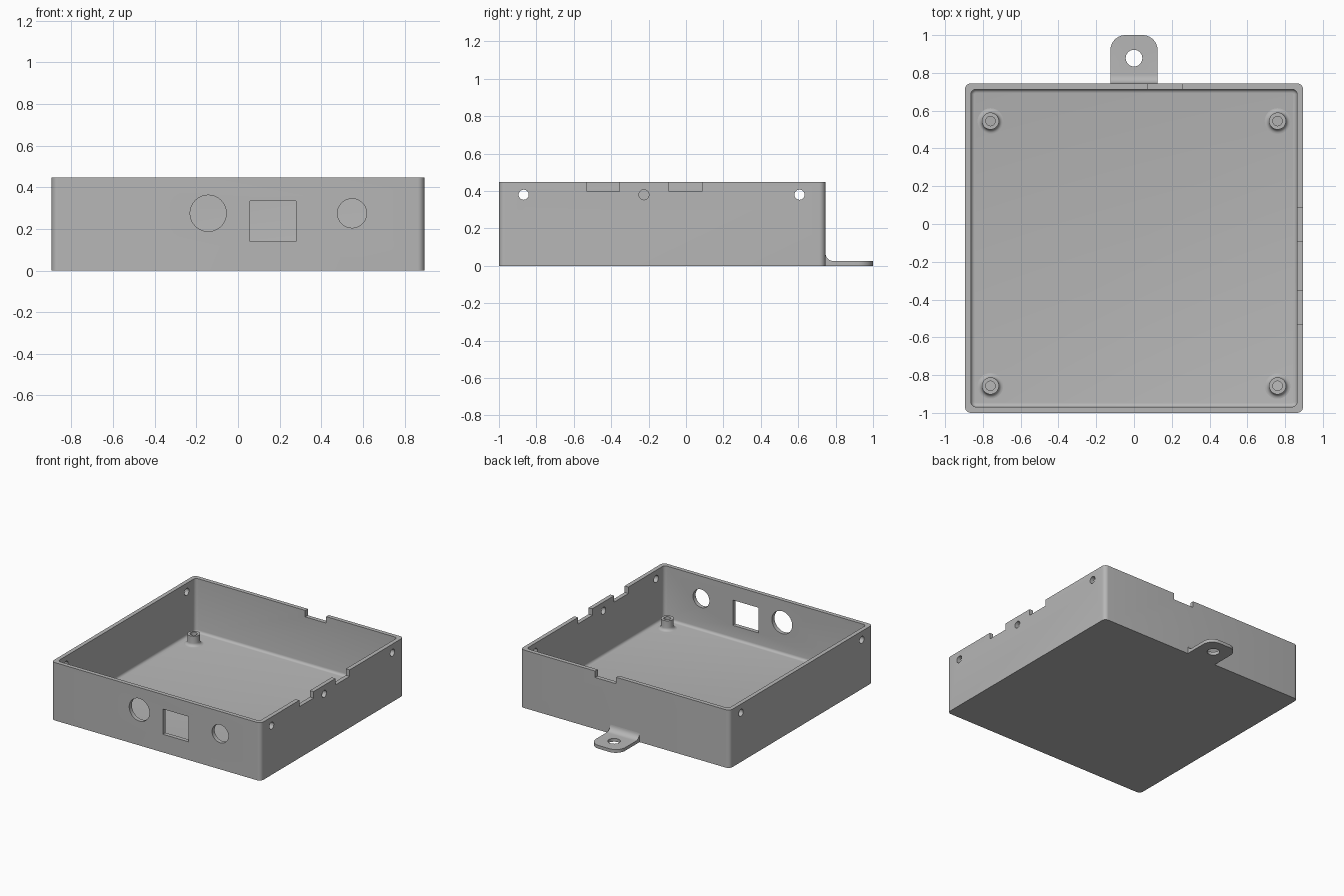
import bpy, bmesh
from math import sin, cos, pi, radians
from mathutils import Matrix, Vector

cube = bpy.data.objects.get("Cube")
if cube:
    bpy.data.objects.remove(cube, do_unlink=True)

grey = bpy.data.materials.new("plain grey")
grey.use_nodes = True
COLOR = (0.47, 0.47, 0.47, 1)
grey.diffuse_color = COLOR
grey.node_tree.nodes["Principled BSDF"].inputs["Base Color"].default_value = COLOR

X, FRONT, BACK, TOP = 0.895, -1.0, 0.745, 0.447
WALL, FLOOR = 0.032, 0.032


def to_object(name, bm):
    bmesh.ops.recalc_face_normals(bm, faces=bm.faces)
    mesh = bpy.data.meshes.new(name)
    bm.to_mesh(mesh)
    bm.free()
    mesh.materials.append(grey)
    ob = bpy.data.objects.new(name, mesh)
    bpy.context.collection.objects.link(ob)
    return ob


def round_edges(bm, test, radius, segments=6):
    edges = [e for e in bm.edges if test(*(v.co for v in e.verts))]
    bmesh.ops.bevel(bm, geom=edges, offset=radius, segments=segments,
                    profile=0.5, affect='EDGES')


def upright(a, b):
    return abs(a.z - b.z) > 0.01 and (a - b).xy.length < 1e-4


def block(name, lo, hi, corner=0, foot=0):
    """Box with optional rounded upright corners and rounded bottom edge."""
    lo, hi = Vector(lo), Vector(hi)
    bm = bmesh.new()
    bmesh.ops.create_cube(bm, size=1)
    for v in bm.verts:
        v.co = (lo + hi) / 2 + v.co * (hi - lo)
    if corner:
        round_edges(bm, upright, corner)
    if foot:
        round_edges(bm, lambda a, b: max(a.z, b.z) < lo.z + 1e-4, foot, 4)
    return to_object(name, bm)


def rod(center, radius, axis, length=0.2):
    """Round cutter along an axis."""
    turn = {'X': Matrix.Rotation(pi / 2, 4, 'Y'),
            'Y': Matrix.Rotation(pi / 2, 4, 'X'), 'Z': Matrix()}[axis]
    bm = bmesh.new()
    bmesh.ops.create_cone(bm, cap_ends=True, segments=40, radius1=radius,
                          radius2=radius, depth=length,
                          matrix=Matrix.Translation(center) @ turn)
    return to_object("cutter", bm)


def cut(ob, cutter):
    cutter.hide_render = True
    mod = ob.modifiers.new("cut", 'BOOLEAN')
    mod.operation, mod.solver, mod.object = 'DIFFERENCE', 'EXACT', cutter
    bpy.context.view_layer.objects.active = ob
    bpy.ops.object.modifier_apply(modifier=mod.name)
    bpy.data.objects.remove(cutter, do_unlink=True)


def smooth(ob):
    bpy.ops.object.select_all(action='DESELECT')
    ob.select_set(True)
    bpy.context.view_layer.objects.active = ob
    bpy.ops.object.shade_smooth_by_angle(angle=radians(30))


# Open tray with a filleted inside floor
tray = block("tray", (-X, FRONT, 0), (X, BACK, TOP), corner=0.032)
cut(tray, block("cutter", (-X + WALL, FRONT + WALL, FLOOR),
                (X - WALL, BACK - WALL, TOP + 0.2), corner=0.026, foot=0.02))

# Front panel openings
cut(tray, rod((-0.143, FRONT, 0.275), 0.087, 'Y'))
cut(tray, rod((0.548, FRONT, 0.275), 0.07, 'Y'))
cut(tray, block("cutter", (0.058, FRONT - 0.1, 0.14), (0.278, FRONT + 0.1, 0.335)))

# Screw holes in the side walls
for x, y in ((X, -0.868), (X, 0.607), (-X, -0.868), (-X, 0.607), (X, -0.225)):
    cut(tray, rod((x, y, 0.38), 0.027, 'X'))

# Notches in the rim
for y0, y1 in ((-0.53, -0.355), (-0.09, 0.085)):
    cut(tray, block("cutter", (X - 0.1, y0, 0.397), (X + 0.1, y1, TOP + 0.1)))
cut(tray, block("cutter", (0.075, BACK - 0.1, 0.397), (0.255, BACK + 0.1, TOP + 0.1)))
smooth(tray)

# Mounting tab, blended into the back wall
THICK, BLEND = 0.025, 0.045
profile = [(BACK, 0), (1, 0), (1, THICK)]
for i in range(9):
    a = i / 8 * pi / 2
    profile.append((BACK + BLEND - BLEND * sin(a), THICK + BLEND - BLEND * cos(a)))
bm = bmesh.new()
side = bm.faces.new([bm.verts.new((-0.125, y, z)) for y, z in profile])
ext = bmesh.ops.extrude_face_region(bm, geom=[side])
for v in ext["geom"]:
    if isinstance(v, bmesh.types.BMVert):
        v.co.x = 0.125
bmesh.ops.recalc_face_normals(bm, faces=bm.faces)
round_edges(bm, lambda a, b: upright(a, b) and a.y > 0.99, 0.08, 10)
tab = to_object("mounting_tab", bm)
cut(tab, rod((0, 0.878, 0), 0.044, 'Z'))
smooth(tab)


# Hollow screw posts with flared feet
def screw_post(name, x, y):
    outer, flare, bore, top = 0.045, 0.023, 0.025, 0.109
    path = [(bore, FLOOR), (bore, top), (outer, top)]
    for i in range(7):
        a = i / 6 * pi / 2
        path.append((outer + flare * (1 - cos(a)), FLOOR + flare * (1 - sin(a))))
    bm = bmesh.new()
    verts = [bm.verts.new((r, 0, z)) for r, z in path]
    edges = [bm.edges.new(pair) for pair in zip(verts, verts[1:])]
    bmesh.ops.spin(bm, geom=verts + edges, cent=(0, 0, 0), axis=(0, 0, 1),
                   angle=2 * pi, steps=40, use_merge=True)
    bmesh.ops.remove_doubles(bm, verts=bm.verts, dist=1e-5)
    # close the underside so the post is a solid ring
    rim = [e for e in bm.edges if e.is_boundary]
    bmesh.ops.bridge_loops(bm, edges=rim)
    bmesh.ops.translate(bm, verts=bm.verts, vec=(x, y, 0))
    smooth(to_object(name, bm))


for side_name, x in (("left", 0.76), ("right", -0.76)):
    for end_name, y in (("front", -0.857), ("back", 0.545)):
        screw_post(f"screw_post_{end_name}_{side_name}", x, y)
